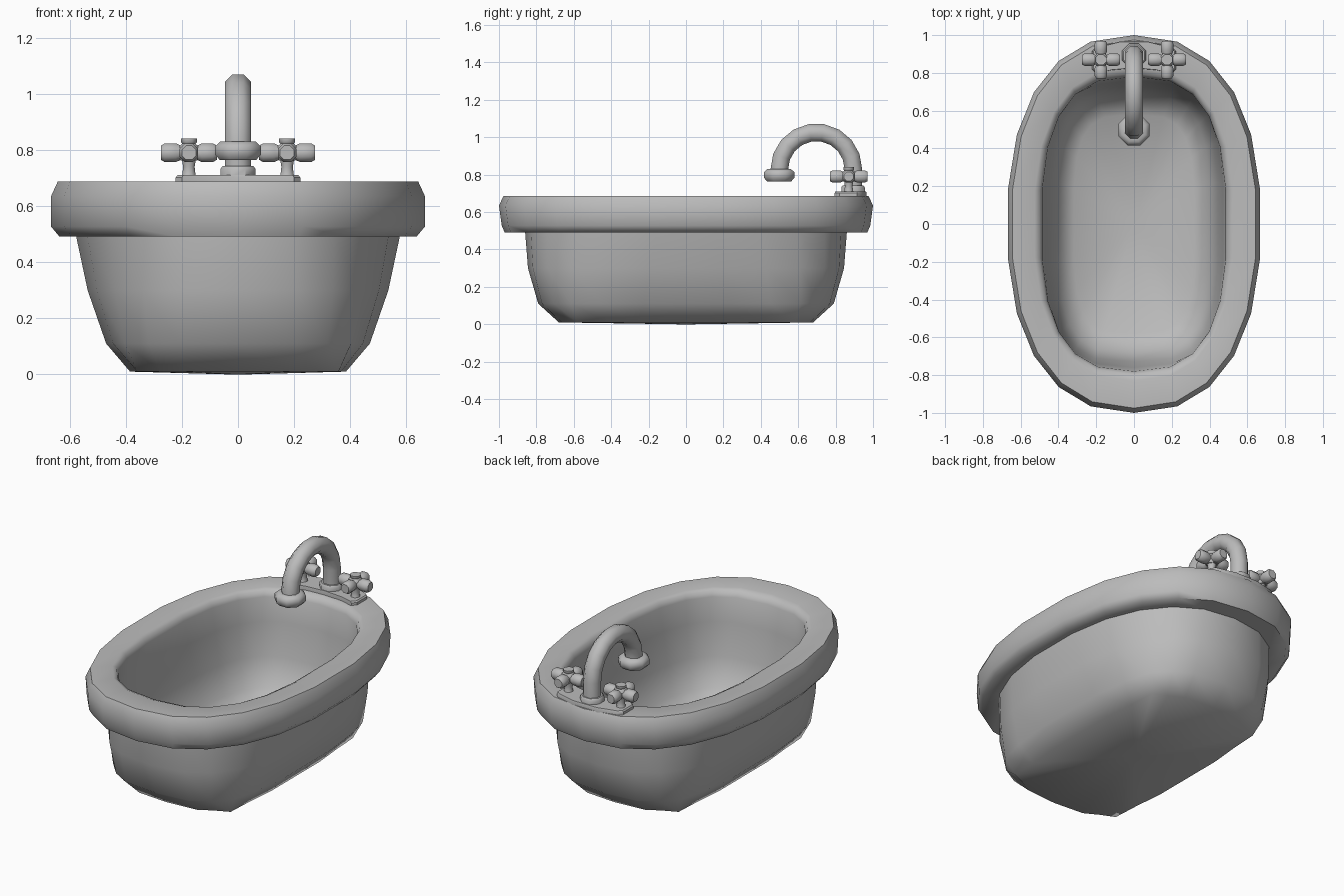
import bpy, bmesh, math
from mathutils import Vector, Matrix

if "Cube" in bpy.data.objects:
    bpy.data.objects.remove(bpy.data.objects["Cube"], do_unlink=True)

grey = bpy.data.materials.new("plain grey")
grey.use_nodes = True
colour = (0.5, 0.5, 0.5, 1)
grey.diffuse_color = colour
grey.node_tree.nodes["Principled BSDF"].inputs["Base Color"].default_value = colour


def finish(name, bm, angle=45):
    bmesh.ops.recalc_face_normals(bm, faces=bm.faces)
    mesh = bpy.data.meshes.new(name)
    bm.to_mesh(mesh)
    bm.free()
    obj = bpy.data.objects.new(name, mesh)
    bpy.context.collection.objects.link(obj)
    mesh.materials.append(grey)
    bpy.ops.object.select_all(action='DESELECT')
    obj.select_set(True)
    bpy.context.view_layer.objects.active = obj
    bpy.ops.object.shade_smooth_by_angle(angle=math.radians(angle))


def loft(bm, rings):
    """Skin a list of equally long point rings and close both ends."""
    loops = [[bm.verts.new(p) for p in ring] for ring in rings]
    n = len(loops[0])
    for a, b in zip(loops, loops[1:]):
        for i in range(n):
            j = (i + 1) % n
            bm.faces.new((a[i], a[j], b[j], b[i]))
    bm.faces.new(loops[0])
    bm.faces.new(loops[-1])


def oval(rx, ry, z, power, corner=1.0, n=22):
    """Rounded ring; a lower power is boxier, corner pushes out the diagonals."""
    pts = []
    for i in range(n):
        t = math.tau * i / n
        s, c = math.sin(t), math.cos(t)
        k = corner if i in (3, 8, 14, 19) else 1
        pts.append((k * rx * math.copysign(abs(s) ** power, s),
                    k * ry * math.copysign(abs(c) ** power, c), z))
    return pts


def turned(bm, profile, matrix, sides=8):
    """Turn (radius, height) pairs about the local z axis."""
    angles = [math.tau * (i + 0.5) / sides for i in range(sides)]
    loft(bm, [[matrix @ Vector((r * math.cos(t), r * math.sin(t), h)) for t in angles]
              for r, h in profile])


# Tub: underside, outer wall, rolled rim, inner wall and floor
tub = bmesh.new()
loft(tub, [oval(*r) for r in (
    (0.03, 0.05, 0.0, 1),
    (0.387, 0.68, 0.01, 0.55, 1.08),
    (0.473, 0.79, 0.11, 0.64, 1.02),
    (0.54, 0.845, 0.30, 0.76),
    (0.582, 0.86, 0.493, 0.86),
    (0.642, 0.97, 0.491, 0.85),
    (0.672, 0.985, 0.527, 0.85),
    (0.672, 1.0, 0.635, 0.85),
    (0.648, 0.975, 0.687, 0.85),
    (0.53, 0.83, 0.687, 0.8),
    (0.502, 0.797, 0.675, 0.76),
    (0.489, 0.78, 0.645, 0.74),
    (0.475, 0.76, 0.50, 0.67),
    (0.447, 0.73, 0.30, 0.62),
    (0.402, 0.68, 0.13, 0.58),
    (0.32, 0.58, 0.06, 0.57),
    (0.03, 0.05, 0.05, 1))])
finish("tub", tub, 62)

# Tap plate, shaped to follow the back of the rim
plate = bmesh.new()
half = [(0.0, 0.825), (0.12, 0.815), (0.2, 0.795), (0.222, 0.82),
        (0.222, 0.915), (0.2, 0.935), (0.08, 0.965)]
outline = half + [(-x, y) for x, y in reversed(half[1:])]
loft(plate, [[(x * k, 0.88 + (y - 0.88) * k, z) for x, y in outline]
             for z, k in ((0.68, 1), (0.702, 1), (0.71, 0.97))])
finish("tap_plate", plate, 30)

# Spout pipe: straight riser followed by a half circle
pipe = bmesh.new()
radius, bend, mid_y, mid_z = 0.051, 0.198, 0.697, 0.828
path = [(0, 0.70)] + [(math.pi * i / 9, mid_z) for i in range(10)] + [(math.pi, 0.79)]
rings = []
for a, z in path:
    out = Vector((0, math.cos(a), math.sin(a)))
    centre = Vector((0, mid_y, z)) + bend * out
    rings.append([centre + radius * (out * math.cos(t) + Vector((math.sin(t), 0, 0)))
                  for t in (math.tau * (i + 0.5) / 8 for i in range(8))])
loft(pipe, rings)
finish("spout_pipe", pipe, 50)

# Collars at the foot and mouth of the spout
foot = bmesh.new()
turned(foot, [(0.068, 0.70), (0.068, 0.732), (0.06, 0.742), (0.05, 0.742)],
       Matrix.Translation((0, 0.893, 0)))
finish("spout_foot", foot)

mouth = bmesh.new()
turned(mouth, [(0.045, 0.79), (0.05, 0.767), (0.07, 0.764), (0.088, 0.783),
               (0.088, 0.813), (0.068, 0.83), (0.045, 0.83)],
       Matrix.Translation((0, 0.498, 0)))
finish("spout_mouth", mouth, 50)

# Cross handles: stem, hub with cap, and four blunt arms
arm = [(0.028, 0.0), (0.028, 0.03), (0.036, 0.046), (0.036, 0.086), (0.027, 0.1)]
for side, x in (("left", 0.175), ("right", -0.175)):
    place = Matrix.Translation((x, 0.87, 0))
    stem = bmesh.new()
    turned(stem, [(0.03, 0.70), (0.025, 0.715), (0.022, 0.74), (0.027, 0.765)], place)
    finish(side + "_handle_stem", stem)
    cross = bmesh.new()
    turned(cross, [(0.032, 0.762), (0.04, 0.775), (0.04, 0.81), (0.026, 0.822),
                   (0.031, 0.828), (0.031, 0.84)], place)
    for k in range(4):
        turn = (Matrix.Translation((x, 0.87, 0.79))
                @ Matrix.Rotation(k * math.pi / 2, 4, 'Z')
                @ Matrix.Rotation(math.pi / 2, 4, 'Y'))
        turned(cross, arm, turn)
    finish(side + "_handle_cross", cross, 50)
